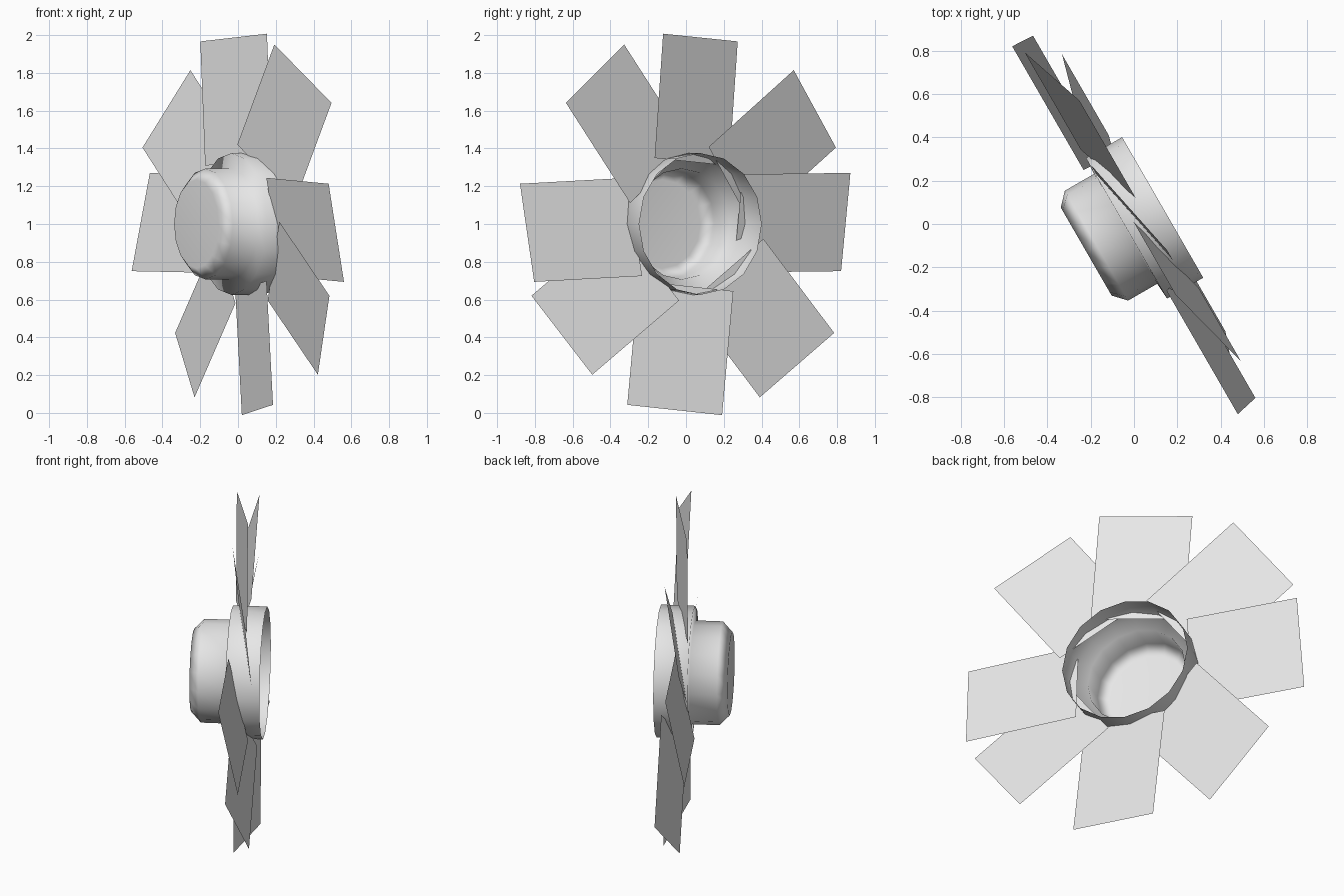
import bpy, bmesh, math
from mathutils import Matrix, Vector

old = bpy.data.objects.get("Cube")
if old:
    bpy.data.objects.remove(old, do_unlink=True)

grey = bpy.data.materials.new("light_grey")
grey.use_nodes = True
grey.diffuse_color = (0.8, 0.8, 0.8, 1)
grey.node_tree.nodes["Principled BSDF"].inputs["Base Color"].default_value = grey.diffuse_color

# Fan frame: X along the axle towards the open end, Y sideways, Z up
FRAME = Matrix.Translation((0, 0, 1)) @ Matrix.Rotation(math.radians(30), 4, "Z")


def make_object(name, bm):
    mesh = bpy.data.meshes.new(name)
    bm.transform(FRAME)
    bm.to_mesh(mesh)
    bm.free()
    mesh.materials.append(grey)
    obj = bpy.data.objects.new(name, mesh)
    bpy.context.collection.objects.link(obj)
    return obj


# Hub: thin stepped cup with a flat nose, open at the back
SIDES = 16
PROFILE = [(-0.255, 0.235), (-0.2, 0.293), (-0.045, 0.293), (-0.04, 0.375), (0.153, 0.375)]
bm = bmesh.new()
rings = []
for s, r in PROFILE:
    turn = [2 * math.pi * i / SIDES for i in range(SIDES)]
    rings.append([bm.verts.new((s, r * math.cos(t), r * math.sin(t))) for t in turn])
bm.faces.new(rings[0])
for a, b in zip(rings, rings[1:]):
    for i in range(SIDES):
        j = (i + 1) % SIDES
        bm.faces.new((a[i], a[j], b[j], b[i]))
bmesh.ops.recalc_face_normals(bm, faces=bm.faces)
for f in bm.faces:
    f.smooth = True
hub = make_object("hub", bm)
hub.modifiers.new("soft_shading", "WEIGHTED_NORMAL")

# Blades: flat pitched sheets (angle round the axle, offset along it)
ROOT, TIP, HALF_WIDTH, PITCH = 0.33, 0.99, 0.26, 0.054
BLADES = [(0.6, -0.023), (38, 0.013), (85.5, 0.018), (126.5, 0.057),
          (182.7, 0.03), (216.5, 0.064), (264, 0.059), (311, 0.05)]
for n, (angle, offset) in enumerate(BLADES, 1):
    t = math.radians(angle)
    out = Vector((0, math.cos(t), math.sin(t)))
    across = Vector((PITCH, -HALF_WIDTH * math.sin(t), HALF_WIDTH * math.cos(t)))
    mid = Vector((offset, 0, 0))
    bm = bmesh.new()
    corners = [(ROOT, -1), (TIP, -1), (TIP, 1), (ROOT, 1)]
    bm.faces.new([bm.verts.new(mid + out * r + across * w) for r, w in corners])
    make_object(f"blade_{n}", bm)
